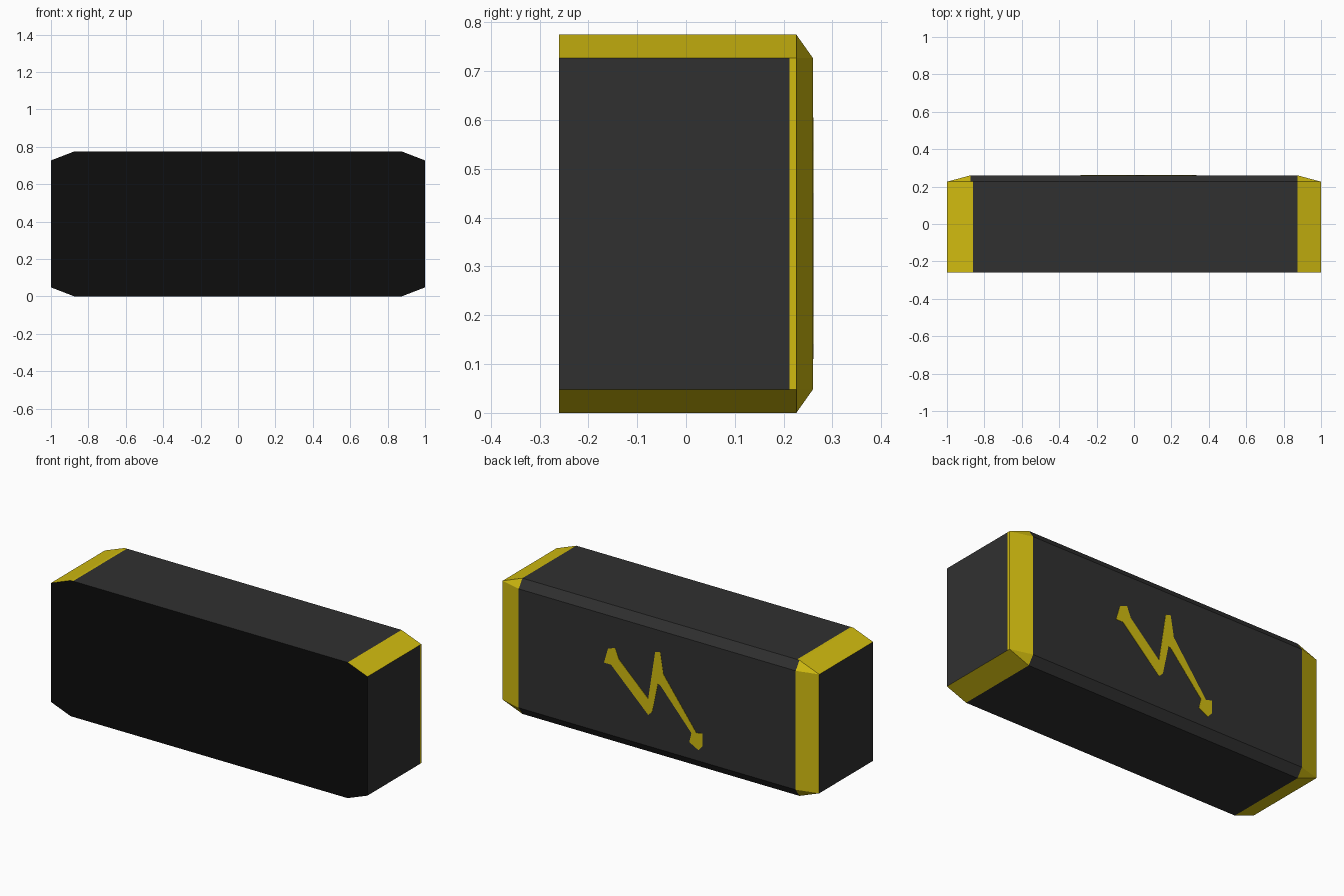
import bpy, bmesh

if "Cube" in bpy.data.objects:
    bpy.data.objects.remove(bpy.data.objects["Cube"])

def material(name, rgb):
    m = bpy.data.materials.new(name)
    m.diffuse_color = (*rgb, 1)
    m.use_nodes = True
    m.node_tree.nodes["Principled BSDF"].inputs["Base Color"].default_value = m.diffuse_color
    return m

charcoal = material("charcoal", (0.03, 0.03, 0.03))
yellow = material("yellow", (0.64, 0.50, 0.005))
black = material("black", (0.004, 0.004, 0.004))

def add_object(name, bm, mats):
    mesh = bpy.data.meshes.new(name)
    bm.to_mesh(mesh)
    bm.free()
    for m in mats:
        mesh.materials.append(m)
    obj = bpy.data.objects.new(name, mesh)
    bpy.context.collection.objects.link(obj)
    return obj

# Chamfered body: hull of the chamfer corners, mirrored left/right and top/bottom
H, MID = 0.775, 0.3875
bm = bmesh.new()
corner = [(1, -0.26, 0.727), (0.875, -0.26, H),
          (1, 0.226, 0.727), (0.875, 0.226, H), (0.875, 0.26, 0.727)]
for sx in (-1, 1):
    for sz in (-1, 1):
        for x, y, z in corner:
            bm.verts.new((sx * x, y, MID + sz * (z - MID)))
bmesh.ops.convex_hull(bm, input=bm.verts[:])
bmesh.ops.dissolve_limit(bm, angle_limit=0.01, verts=bm.verts[:], edges=bm.edges[:])
bmesh.ops.recalc_face_normals(bm, faces=bm.faces[:])

def split(face, co, normal):
    geom = [face] + face.edges[:] + face.verts[:]
    bmesh.ops.bisect_plane(bm, geom=geom, plane_co=co, plane_no=normal)

# Narrow stripe cuts on the top and the right side
bm.normal_update()
split(max(bm.faces, key=lambda f: f.normal.z), (-0.86, 0, 0), (1, 0, 0))
split(max(bm.faces, key=lambda f: f.normal.x), (0, 0.212, 0), (0, 1, 0))
bm.normal_update()

# Yellow chamfers at the ends, black front, charcoal elsewhere
for f in bm.faces:
    n, c = f.normal, f.calc_center_median()
    if n.y < -0.9:
        f.material_index = 2
    elif 0.1 < abs(n.x) < 0.95:
        f.material_index = 1
    elif (n.z > 0.95 and c.x < -0.86) or (n.x > 0.95 and c.y > 0.212):
        f.material_index = 1
add_object("body", bm, (charcoal, yellow, black))

# Zigzag bolt marking: thin plate on the back
bolt = [(0.335, 0.451), (0.31, 0.537), (0.265, 0.554), (0.24, 0.493),
        (0.056, 0.318), (0.012, 0.597), (-0.02, 0.605), (-0.04, 0.485),
        (-0.249, 0.204), (-0.287, 0.213), (-0.287, 0.14), (-0.262, 0.11),
        (-0.204, 0.141), (-0.217, 0.196), (-0.02, 0.417), (-0.005, 0.42),
        (0.031, 0.251), (0.056, 0.227), (0.291, 0.451)]
bm = bmesh.new()
face = bm.faces.new([bm.verts.new((x, 0.258, z)) for x, z in bolt])
ext = bmesh.ops.extrude_face_region(bm, geom=[face])
for v in ext["geom"]:
    if isinstance(v, bmesh.types.BMVert):
        v.co.y = 0.2615
bmesh.ops.recalc_face_normals(bm, faces=bm.faces[:])
add_object("bolt_marking", bm, (yellow,))
